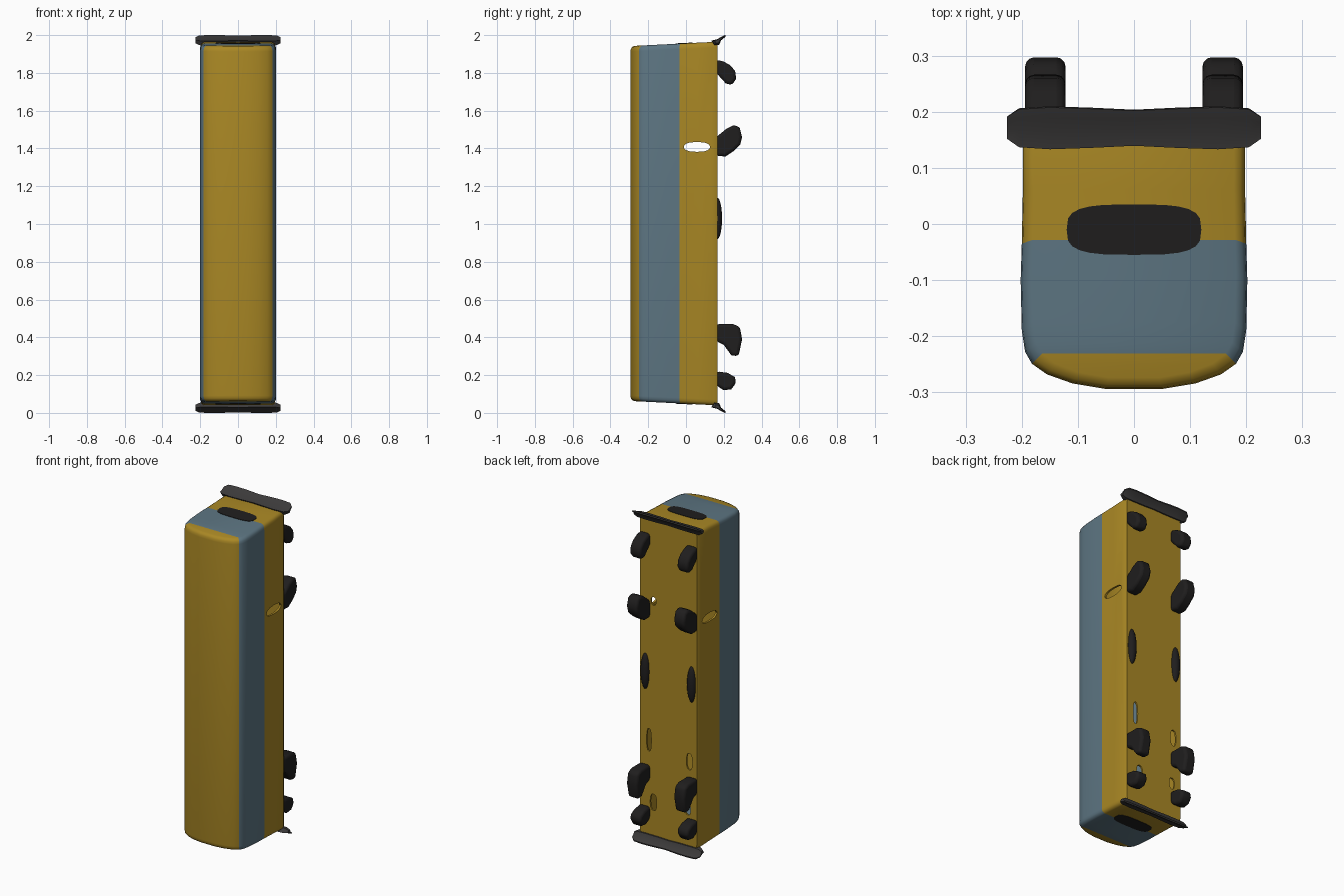
import bpy, bmesh, math
from mathutils import Vector

if "Cube" in bpy.data.objects:
    bpy.data.objects.remove(bpy.data.objects["Cube"])


def material(name, rgb):
    m = bpy.data.materials.new(name)
    m.diffuse_color = (*rgb, 1)
    m.use_nodes = True
    m.node_tree.nodes["Principled BSDF"].inputs["Base Color"].default_value = m.diffuse_color
    return m


YELLOW = material("yellow", (0.40, 0.245, 0.018))
BLUE = material("blue", (0.11, 0.18, 0.225))
BLACK = material("black", (0.014, 0.013, 0.013))
GREY = material("dark_grey", (0.045, 0.043, 0.043))


def finish(name, bm, *mats):
    bmesh.ops.recalc_face_normals(bm, faces=bm.faces)
    me = bpy.data.meshes.new(name)
    bm.to_mesh(me)
    bm.free()
    ob = bpy.data.objects.new(name, me)
    bpy.context.collection.objects.link(ob)
    for m in mats:
        me.materials.append(m)
    return ob


def activate(ob):
    bpy.ops.object.select_all(action='DESELECT')
    ob.select_set(True)
    bpy.context.view_layer.objects.active = ob


def smooth(ob, angle=35):
    activate(ob)
    bpy.ops.object.shade_smooth_by_angle(angle=math.radians(angle))


def loft(rings, caps=True):
    """Skin a list of closed rings of points."""
    bm = bmesh.new()
    vs = [[bm.verts.new(p) for p in r] for r in rings]
    n = len(vs[0])
    for a, b in zip(vs, vs[1:]):
        for i in range(n):
            bm.faces.new((a[i], a[(i + 1) % n], b[(i + 1) % n], b[i]))
    if caps:
        bm.faces.new(vs[0])
        bm.faces.new(vs[-1])
    return bm, vs


# Carriage body: half section from roof to underside, mirrored and lofted along z
half = [(0.05, -0.294), (0.11, -0.284), (0.155, -0.268), (0.182, -0.249), (0.194, -0.228),
        (0.2, -0.19), (0.202, -0.1), (0.2, -0.035), (0.198, 0.06), (0.198, 0.15), (0.19, 0.168)]
section = half + [(-x, y) for x, y in reversed(half)]


def end_z(y):
    return 0.04 + 0.022 * (0.168 - y) / 0.46


def ring(inset, depth, top):
    pts = []
    for x, y in section:
        z = end_z(y) + depth
        k = 1 - inset / 0.2
        yy = y if y > 0.1 else 0.1 + (y - 0.1) * (1 - inset / 0.39)
        pts.append((x * k, yy, 2.005 - z if top else z))
    return pts


rounding = [(0.02, 0), (0.008, 0.006), (0.002, 0.016), (0, 0.03)]
rings = [ring(i, d, False) for i, d in rounding] + [ring(i, d, True) for i, d in reversed(rounding)]
bm, vs = loft(rings, caps=False)
n = len(section)
for r in (vs[0], vs[-1]):
    for i in range(len(half) - 1):
        bm.faces.new((r[i], r[i + 1], r[n - 2 - i], r[n - 1 - i]))
for f in bm.faces:
    f.material_index = int(-0.24 < f.calc_center_median().y < -0.03)
body = finish("carriage_body", bm, YELLOW, BLUE)
body.modifiers.new("shell", 'SOLIDIFY').thickness = 0.012
activate(body)
bpy.ops.object.modifier_apply(modifier="shell")


# Openings: slot through both sides and slots in the underside
def cut(center, radii, axis):
    a, b = [i for i in range(3) if i != axis]
    out = []
    for s in (-1, 1):
        r = []
        for i in range(16):
            t = math.tau * i / 16
            p = Vector(center)
            p[a] += radii[a] * math.copysign(abs(math.cos(t)) ** 0.7, math.cos(t))
            p[b] += radii[b] * math.sin(t)
            p[axis] += s * radii[axis]
            r.append(p)
        out.append(r)
    cutter = finish("slot_cutter", loft(out)[0], YELLOW)
    cutter.hide_render = True
    mod = body.modifiers.new("slot", 'BOOLEAN')
    mod.operation, mod.solver, mod.object = 'DIFFERENCE', 'EXACT', cutter
    activate(body)
    bpy.ops.object.modifier_apply(modifier="slot")
    bpy.data.objects.remove(cutter)


cut((0, 0.058, 1.408), (0.3, 0.07, 0.026), 0)
for x, z, w, h in [(0.1, 1.465, 0.018, 0.025), (0.13, 0.62, 0.016, 0.07), (-0.14, 0.56, 0.02, 0.05),
                   (0.1, 0.25, 0.022, 0.05), (-0.13, 0.27, 0.018, 0.035)]:
    cut((x, 0.165, z), (w, 0.03, h), 1)
smooth(body)

# Flared sills at both ends, swept across the width
sill = [(0.135, 0.03), (0.165, 0.022), (0.188, 0.008), (0.206, 0.0),
        (0.208, 0.008), (0.185, 0.028), (0.175, 0.052), (0.15, 0.055)]
stations = [(-0.226, 0.55), (-0.205, 0.95), (-0.15, 1.05), (-0.075, 0.98), (0, 0.88),
            (0.075, 0.98), (0.15, 1.05), (0.205, 0.95), (0.226, 0.55)]
for name, top in (("lower_sill", False), ("upper_sill", True)):
    rows = []
    for x, k in stations:
        row = []
        for y, z in sill:
            zz = 0.027 + (z - 0.027) * min(k, 1)
            row.append((x, 0.172 + (y - 0.172) * k, 2 - zz if top else zz))
        rows.append(row)
    smooth(finish(name, loft(rows)[0], GREY), 50)

# Dark end windows, one at each end
for name, top in (("lower_end_window", False), ("upper_end_window", True)):
    rows = []
    for d in (-0.002, 0.004):
        row = []
        for i in range(24):
            t = math.tau * i / 24
            c, s = math.cos(t), math.sin(t)
            x = 0.12 * math.copysign(abs(c) ** 0.6, c)
            y = -0.01 + 0.045 * math.copysign(abs(s) ** 0.6, s)
            z = end_z(y) + d
            row.append((x, y, 2.005 - z if top else z))
        rows.append(row)
    finish(name, loft(rows)[0], BLACK)

# Wheels: slanted side outlines (y, z) extruded in x and rounded
wheels = {
    "upper_small_wheel": [(0.16, 1.87), (0.2, 1.86), (0.235, 1.84), (0.26, 1.81), (0.266, 1.77),
                          (0.243, 1.735), (0.21, 1.745), (0.16, 1.8)],
    "upper_large_wheel": [(0.16, 1.36), (0.21, 1.358), (0.25, 1.385), (0.287, 1.42), (0.297, 1.46),
                          (0.284, 1.51), (0.255, 1.525), (0.215, 1.505), (0.16, 1.46)],
    "lower_large_wheel": [(0.16, 0.47), (0.25, 0.47), (0.285, 0.455), (0.297, 0.39), (0.278, 0.30),
                          (0.24, 0.305), (0.2, 0.36), (0.16, 0.38)],
    "lower_small_wheel": [(0.16, 0.22), (0.22, 0.212), (0.258, 0.19), (0.266, 0.16), (0.24, 0.125),
                          (0.2, 0.12), (0.16, 0.145)],
}
for name, outline in wheels.items():
    for side in (-1, 1):
        rows = [[(side * x, y, z) for y, z in outline] for x in (0.122, 0.194)]
        ob = finish(f"{name}_{'left' if side < 0 else 'right'}", loft(rows)[0], BLACK)
        bev = ob.modifiers.new("round", 'BEVEL')
        bev.width, bev.segments, bev.angle_limit = 0.016, 3, math.radians(50)
        smooth(ob, 60)

# Flat axle covers halfway along the underside
for side in (-1, 1):
    bm = bmesh.new()
    bmesh.ops.create_uvsphere(bm, u_segments=20, v_segments=12, radius=1)
    for v in bm.verts:
        v.co = Vector((side * 0.155 + v.co.x * 0.028, 0.165 + v.co.y * 0.026, 1.03 + v.co.z * 0.11))
    smooth(finish(f"axle_cover_{'left' if side < 0 else 'right'}", bm, BLACK), 60)
